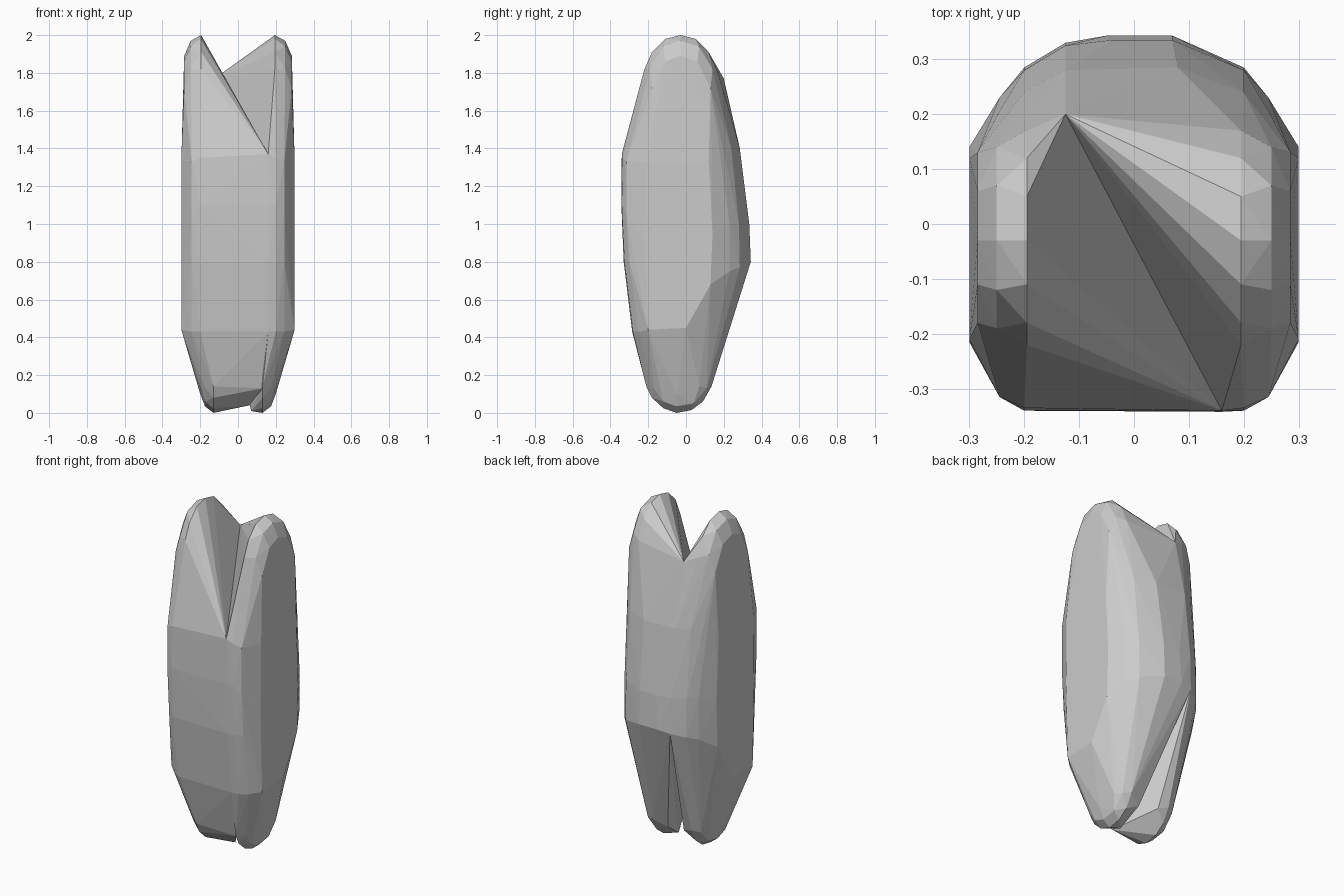
import bpy, bmesh

# Rounded half shared by both sides: (distance from centre, [(y, z), ...])
SLICES = [
    # inner rim of the raised tip
    (0.195, [(-0.22, 1.82), (-0.18, 1.91), (-0.11, 1.98), (-0.03, 2.0),
             (0.05, 1.98), (0.12, 1.91), (0.17, 1.80)]),
    # outer rim of the raised tip
    (0.25, [(-0.19, 1.82), (-0.12, 1.94), (-0.03, 1.97), (0.07, 1.94), (0.14, 1.82)]),
    (0.285, [(-0.18, 1.72), (-0.11, 1.86), (-0.03, 1.89), (0.06, 1.86), (0.13, 1.72)]),
    # flat side panel
    (0.30, [(-0.20, 0.44), (0.0, 0.45), (0.13, 0.68), (0.14, 0.95),
            (0.12, 1.33), (-0.21, 1.33), (-0.215, 0.9)]),
    # bevel between the panel and front / back
    (0.245, [(-0.315, 1.33), (-0.315, 1.05), (-0.30, 0.8), (-0.25, 0.43),
             (0.23, 0.75), (0.23, 1.0), (0.205, 1.35)]),
    (0.20, [(-0.335, 1.35), (-0.34, 1.1), (-0.325, 0.8), (-0.28, 0.43),
            (0.285, 0.77), (0.28, 1.0), (0.24, 1.4)]),
    # rounded foot
    (0.20, [(-0.13, 0.14), (-0.05, 0.10), (0.07, 0.14)]),
    (0.175, [(-0.17, 0.13), (-0.12, 0.06), (-0.05, 0.035), (0.04, 0.05), (0.11, 0.13)]),
    (0.13, [(-0.21, 0.14), (-0.18, 0.08), (-0.12, 0.025), (-0.05, 0.0),
            (0.03, 0.015), (0.09, 0.06), (0.135, 0.14)]),
]

# Seam shared by both halves, down the back and down the front
SEAM = [(-0.125, 0.20, 1.77), (-0.125, 0.28, 1.40), (-0.125, 0.325, 1.0),
        (-0.125, 0.33, 0.79), (0.16, -0.34, 1.37), (0.16, -0.342, 1.1),
        (0.16, -0.33, 0.8), (0.16, -0.285, 0.43)]


def hull(name, points):
    bm = bmesh.new()
    verts = [bm.verts.new(p) for p in points]
    res = bmesh.ops.convex_hull(bm, input=verts)
    junk = {g for g in res["geom_interior"] + res["geom_unused"]
            if isinstance(g, bmesh.types.BMVert)}
    bmesh.ops.delete(bm, geom=list(junk), context='VERTS')
    bmesh.ops.recalc_face_normals(bm, faces=bm.faces)
    mesh = bpy.data.meshes.new(name)
    bm.to_mesh(mesh)
    bm.free()
    obj = bpy.data.objects.new(name, mesh)
    bpy.context.collection.objects.link(obj)
    return obj


def half(name, side, extra):
    pts = [(side * x, y, z) for x, prof in SLICES for y, z in prof]
    return hull(name, pts + SEAM + extra)


# Left half: broad front, foot runs across to the right
half("left_half", -1, [(0.13, -0.20, 0.13), (0.06, -0.11, 0.04), (-0.07, 0.12, 0.12)])

# Right half: broad back, narrow foot
half("right_half", 1, [(0.07, -0.03, 0.01), (0.05, 0.10, 0.10),
                       (-0.05, 0.343, 0.80), (0.07, 0.343, 0.80),
                       (-0.04, 0.335, 1.0), (0.07, 0.335, 1.0),
                       (0.08, 0.285, 1.4)])
